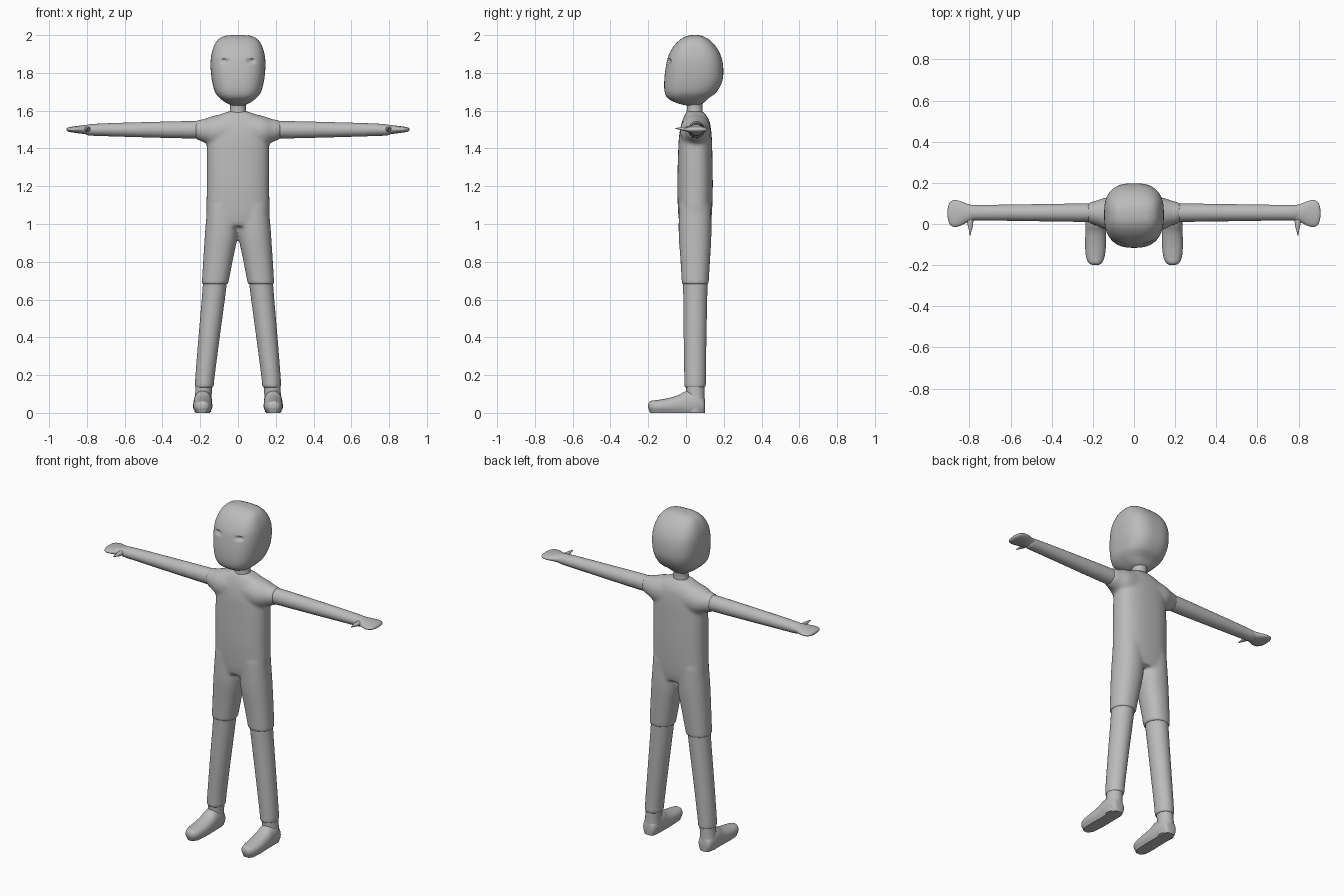
import bpy, bmesh, math
from mathutils import Vector

skin = bpy.data.materials.new("plain grey")
skin.diffuse_color = (0.5, 0.5, 0.5, 1)
ORDER = {"x": (0, 1, 2), "y": (1, 0, 2), "z": (1, 2, 0)}  # where (t, a, b) come from


def smooth_stations(st, steps):
    """Catmull-Rom through the stations (t, centre a, radius a, centre b, radius b)."""
    out = []
    for i in range(len(st) - 1):
        p = [st[max(0, min(len(st) - 1, i + k))] for k in (-1, 0, 1, 2)]
        for s in range(steps):
            u = s / steps
            out.append([0.5 * (2 * b + (c - a) * u + (2 * a - 5 * b + 4 * c - d) * u * u
                               + (3 * b - a - 3 * c + d) * u ** 3) for a, b, c, d in zip(*p)])
    return out + [list(st[-1])]


def loft(bm, st, axis="z", sides=32, n=2.0, steps=4, sx=1):
    """Skin superellipse rings along an axis and cap both ends."""
    rings = []
    for t, ca, ra, cb, rb in smooth_stations(st, steps):
        ring = []
        for k in range(sides):
            w = 2 * math.pi * k / sides
            c, s = math.cos(w), math.sin(w)
            a = ca + ra * math.copysign(abs(c) ** (2 / n), c)
            b = cb + rb * math.copysign(abs(s) ** (2 / n), s)
            p = {"x": (t, a, b), "y": (a, t, b), "z": (a, b, t)}[axis]
            ring.append(bm.verts.new((p[0] * sx, p[1], p[2])))
        rings.append(ring)
    for r0, r1 in zip(rings, rings[1:]):
        for k in range(sides):
            j = (k + 1) % sides
            bm.faces.new((r0[k], r0[j], r1[j], r1[k]))
    bm.faces.new(rings[0])
    bm.faces.new(rings[-1])


def finish(name, bm, mirror=False):
    bmesh.ops.recalc_face_normals(bm, faces=bm.faces)
    me = bpy.data.meshes.new(name)
    bm.to_mesh(me)
    bm.free()
    me.materials.append(skin)
    ob = bpy.data.objects.new(name, me)
    bpy.context.collection.objects.link(ob)
    bpy.context.view_layer.objects.active = ob
    ob.select_set(True)
    bpy.ops.object.shade_smooth_by_angle(angle=math.radians(50))
    ob.select_set(False)
    if mirror:
        ob.modifiers.new("mirror", "MIRROR")
    return ob


def part(name, st, mirror=True, **kw):
    bm = bmesh.new()
    loft(bm, st, **kw)
    return finish(name, bm, mirror)


# Body suit: torso, thighs and short sleeves fused into one skin
bm = bmesh.new()
loft(bm, [(0.99, 0, 0.13, 0.048, 0.08), (1.05, 0, 0.165, 0.048, 0.089),
          (1.2, 0, 0.165, 0.048, 0.094), (1.4, 0, 0.165, 0.049, 0.09),
          (1.48, 0, 0.16, 0.05, 0.085), (1.54, 0, 0.145, 0.052, 0.074),
          (1.575, 0, 0.105, 0.05, 0.058), (1.596, 0, 0.05, 0.048, 0.043)], n=2.5)
for s in (1, -1):
    loft(bm, [(0.68, 0.122, 0.07, 0.049, 0.071), (0.8, 0.107, 0.078, 0.049, 0.078),
              (0.95, 0.088, 0.087, 0.048, 0.087), (1.1, 0.083, 0.08, 0.048, 0.085)],
         sx=s, n=2.2)
    loft(bm, [(0.04, 0.05, 0.08, 1.495, 0.095), (0.13, 0.05, 0.08, 1.49, 0.083),
              (0.18, 0.053, 0.062, 1.494, 0.062), (0.225, 0.055, 0.048, 1.499, 0.049)],
         axis="x", sx=s)
body = finish("body_suit", bm)
rm = body.modifiers.new("fuse", "REMESH")
rm.mode, rm.voxel_size, rm.use_smooth_shade = "VOXEL", 0.009, True
sm = body.modifiers.new("soften", "SMOOTH")
sm.factor, sm.iterations = 0.5, 8

# Neck
part("neck", [(1.56, 0, 0.05, 0.046, 0.046), (1.6, 0, 0.043, 0.046, 0.042),
              (1.63, 0, 0.042, 0.046, 0.042), (1.68, 0, 0.055, 0.046, 0.05)], mirror=False)

# Head, with a shallow socket pressed in for each eye
bm = bmesh.new()
loft(bm, [(1.628, 0, 0.03, 0.035, 0.035), (1.64, 0, 0.06, 0.022, 0.07),
          (1.665, 0, 0.095, 0.012, 0.107), (1.7, 0, 0.122, 0.025, 0.138),
          (1.76, 0, 0.138, 0.039, 0.154), (1.83, 0, 0.145, 0.045, 0.152),
          (1.89, 0, 0.142, 0.046, 0.139), (1.94, 0, 0.128, 0.046, 0.112),
          (1.975, 0, 0.106, 0.046, 0.078), (1.994, 0, 0.074, 0.046, 0.044),
          (2.0, 0, 0.03, 0.046, 0.018)], sides=96, n=2.7, steps=8)
for v in bm.verts:
    if v.co.y < 0:
        dx, dz = (abs(v.co.x) - 0.07) / 0.022, (v.co.z - 1.862) / 0.011
        v.co.y += 0.013 * math.exp(-(dx * dx + dz * dz) ** 2)
finish("head", bm)

# Arms and flat mitten hands
part("arm", [(0.19, 0.055, 0.045, 1.499, 0.046), (0.3, 0.055, 0.044, 1.499, 0.045),
             (0.5, 0.055, 0.041, 1.499, 0.04), (0.7, 0.055, 0.038, 1.499, 0.034),
             (0.79, 0.055, 0.037, 1.498, 0.029), (0.81, 0.055, 0.03, 1.499, 0.02)], axis="x")
part("hand", [(0.77, 0.054, 0.034, 1.5, 0.026), (0.81, 0.053, 0.045, 1.5, 0.024),
              (0.85, 0.051, 0.062, 1.5, 0.019), (0.88, 0.051, 0.064, 1.5, 0.015),
              (0.899, 0.052, 0.048, 1.5, 0.011), (0.907, 0.052, 0.015, 1.5, 0.004)], axis="x")
part("thumb", [(0.04, 0.8, 0.018, 1.502, 0.014), (0.0, 0.796, 0.014, 1.503, 0.012),
               (-0.03, 0.796, 0.007, 1.505, 0.007), (-0.055, 0.797, 0.002, 1.506, 0.002)],
     axis="y", sides=16)

# Lower legs
part("lower_leg", [(0.72, 0.119, 0.064, 0.049, 0.066), (0.6, 0.131, 0.061, 0.049, 0.063),
                   (0.4, 0.153, 0.056, 0.048, 0.06), (0.2, 0.174, 0.051, 0.048, 0.057),
                   (0.145, 0.178, 0.049, 0.048, 0.056), (0.135, 0.179, 0.042, 0.048, 0.048)])

# Ankles and flat-soled feet
part("ankle", [(0.005, 0.187, 0.043, 0.048, 0.048), (0.05, 0.186, 0.047, 0.05, 0.05),
               (0.1, 0.183, 0.044, 0.05, 0.048), (0.16, 0.179, 0.044, 0.048, 0.049)])
bm = bmesh.new()
loft(bm, [(-0.2, 0.188, 0.012, 0.036, 0.01), (-0.19, 0.188, 0.031, 0.035, 0.027),
          (-0.16, 0.188, 0.045, 0.033, 0.034), (-0.1, 0.187, 0.051, 0.036, 0.041),
          (-0.04, 0.186, 0.05, 0.042, 0.052), (0.0, 0.186, 0.049, 0.05, 0.065),
          (0.05, 0.186, 0.048, 0.05, 0.065), (0.09, 0.186, 0.038, 0.04, 0.045),
          (0.1, 0.186, 0.022, 0.036, 0.025)], axis="y", n=2.2)
for v in bm.verts:
    v.co.z = max(v.co.z, 0.0) if v.co.z > 0.011 else 0.0
finish("foot", bm, True)
